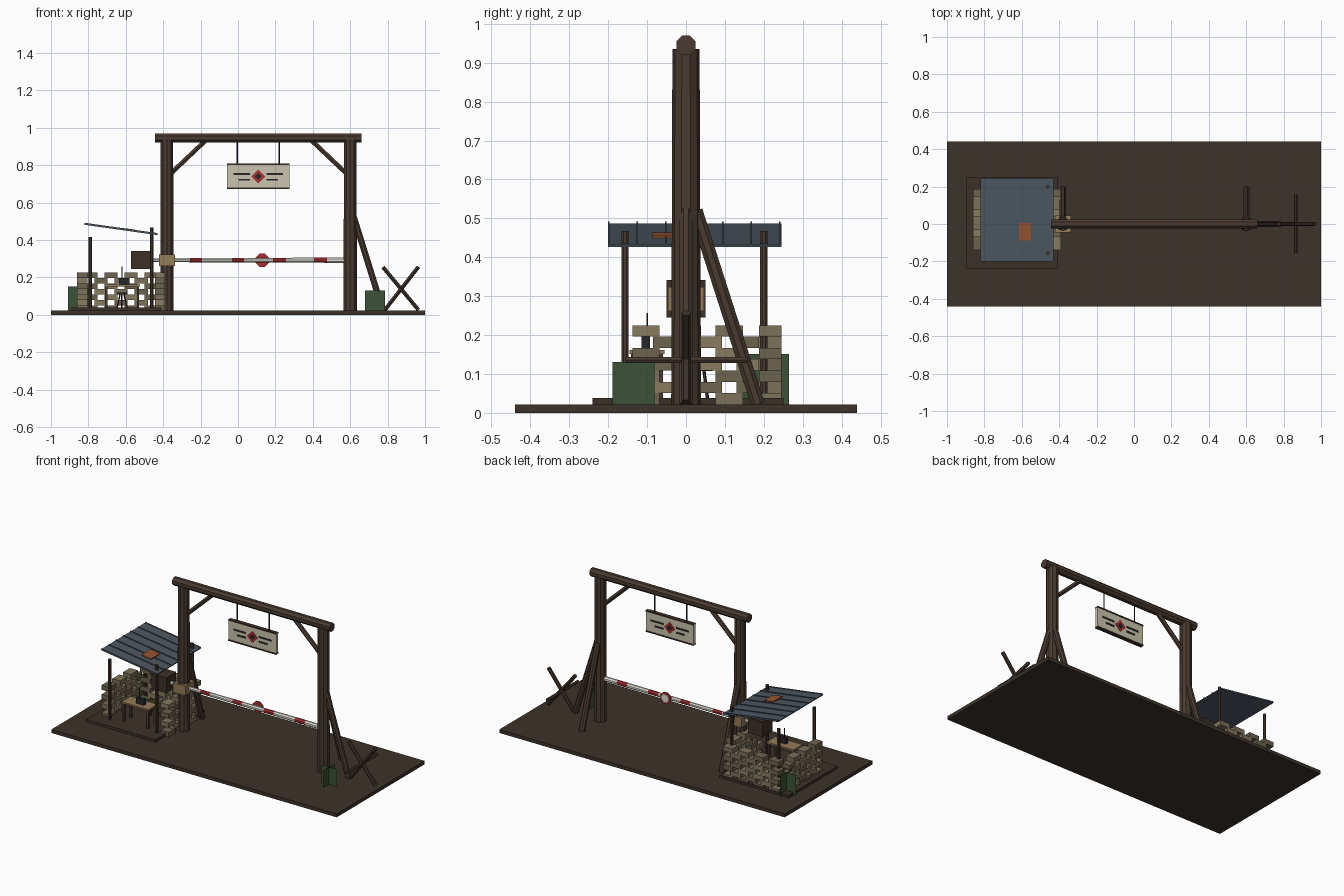
import bpy, math, random
from mathutils import Vector

if "Cube" in bpy.data.objects:
    bpy.data.objects.remove(bpy.data.objects["Cube"])

random.seed(4)


def mat(name, r, g, b):
    m = bpy.data.materials.new(name)
    m.diffuse_color = (r, g, b, 1)
    m.use_nodes = True
    m.node_tree.nodes["Principled BSDF"].inputs["Base Color"].default_value = m.diffuse_color
    return m


WOOD = mat("wood", .068, .043, .031)
DARK = mat("dark_wood", .045, .03, .022)
EARTH = mat("earth", .045, .033, .023)
STONES = [mat("stone_a", .2, .165, .1), mat("stone_b", .15, .125, .078), mat("stone_c", .25, .2, .12)]
TAN = mat("tan", .3, .2, .1)
ROOF = mat("sheet_metal", .075, .095, .12)
RUST = mat("rust", .3, .09, .03)
GREEN = mat("grass", .045, .085, .038)
CREAM = mat("cream", .6, .56, .42)
WHITE = mat("white", .75, .73, .67)
RED = mat("red", .4, .03, .035)
BLACK = mat("black", .02, .02, .022)


def mesh(name, verts, faces, m):
    me = bpy.data.meshes.new(name)
    me.from_pydata(verts, [], faces)
    me.materials.append(m)
    o = bpy.data.objects.new(name, me)
    bpy.context.collection.objects.link(o)
    return o


def box(name, x0, x1, y0, y1, z0, z1, m):
    v = [(x, y, z) for x in (x0, x1) for y in (y0, y1) for z in (z0, z1)]
    f = [(0, 1, 3, 2), (4, 6, 7, 5), (0, 4, 5, 1), (2, 3, 7, 6), (0, 2, 6, 4), (1, 5, 7, 3)]
    return mesh(name, v, f, m)


def rod(name, a, b, r, m, n=8, r2=None):
    """Faceted log from point a to point b."""
    a, b = Vector(a), Vector(b)
    d = (b - a).normalized()
    u = d.cross(Vector((0, 1, 0) if abs(d.y) < .9 else (1, 0, 0))).normalized()
    w = d.cross(u)
    v = []
    for c, rad in ((a, r), (b, r if r2 is None else r2)):
        for i in range(n):
            t = 2 * math.pi * (i + .5) / n
            v.append(c + (u * math.cos(t) + w * math.sin(t)) * rad)
    f = [(i, (i + 1) % n, n + (i + 1) % n, n + i) for i in range(n)]
    f += [tuple(reversed(range(n))), tuple(range(n, 2 * n))]
    return mesh(name, v, f, m)


# Ground slab
G = .022
box("ground", -1, 1, -.44, .44, 0, G, EARTH)

# Gate frame: posts, rear struts, beam, knee braces
for side, x in (("left", -.38), ("right", .6)):
    rod(side + "_post", (x, 0, G), (x, 0, .935), .038, WOOD, 10, .035)
    rod(side + "_rear_strut", (x, .025, .52), (x, .185, G), .019, WOOD)
    s = 1 if x < 0 else -1
    rod(side + "_knee_brace", (x + s * .02, 0, .755), (x + s * .21, 0, .935), .014, WOOD, 6)
rod("right_side_strut", (.62, 0, .52), (.775, 0, G), .018, WOOD)
rod("top_beam", (-.445, 0, .945), (.66, 0, .945), .027, WOOD)

# Hanging sign with emblem on both faces
CX, CZ = .108, .74
box("sign_board", -.06, .275, -.009, .009, .672, .808, CREAM)
for z in (.672, .8):
    box("sign_trim", -.06, .275, -.012, .012, z, z + .008, DARK)
for x in (-.004, .22):
    rod("sign_hanger", (x, 0, .805), (x, 0, .935), .004, BLACK, 6)
for s in (-1, 1):
    rod("sign_diamond", (CX, s * .008, CZ), (CX, s * .013, CZ), .037, RED, 4).rotation_euler = (0, 0, 0)
    rod("sign_diamond_core", (CX, s * .012, CZ), (CX, s * .015, CZ), .018, BLACK, 4)
    for k in (-1, 1):
        for near, far, z in ((.045, .132, .752), (.045, .105, .722)):
            xs = sorted((CX + k * near, CX + k * far))
            ys = sorted((s * .008, s * .012))
            box("sign_bar", *xs, *ys, z - .005, z + .005, BLACK)
# turn the four-sided emblems onto their points
for o in bpy.data.objects:
    if o.name.startswith("sign_diamond"):
        for v in o.data.vertices:
            x, z = v.co.x - CX, v.co.z - CZ
            c = math.sqrt(.5)
            v.co.x, v.co.z = CX + (x - z) * c, CZ + (x + z) * c

# Barrier arm with red bands, pivot and counterweight
BZ = .292
cuts = [-.49, -.257, -.193, -.032, .032, .187, .257, .406, .476, .568]
for i, (a, b) in enumerate(zip(cuts, cuts[1:])):
    ra, rb = (.011 + .004 * (t + .49) for t in (a, b))
    rod("barrier_band", (a, 0, BZ), (b, 0, BZ), ra, RED if i % 2 else WHITE, 8, rb)
box("barrier_pivot", -.422, -.337, -.046, .046, .262, .323, TAN)
box("counterweight", -.572, -.468, -.05, .05, .245, .342, DARK)
rod("barrier_disc", (.13, .012, BZ), (.13, .02, BZ), .038, RED)
rod("barrier_disc_face", (.13, .019, BZ), (.13, .023, BZ), .026, WHITE)

# Shelter floor
box("shelter_floor", -.895, -.41, -.24, .25, G, .038, DARK)


# Open-laid stone walls, alternate courses shifted
def wall(name, start, end, fixed, along_x):
    for row in range(7):
        z, p = G + row * .029, start + (row % 2) * .0535
        while p < end - .02:
            q = min(p + .07, end)
            r = ((p, q) + fixed) if along_x else (fixed + (p, q))
            box(name, *r, z, z + .029, random.choice(STONES))
            p += .107


wall("left_wall_stone", -.138, .188, (-.86, -.805), False)
wall("right_wall_stone", -.138, .188, (-.445, -.39), False)
wall("back_wall_stone", -.82, -.43, (.188, .245), True)

# Shelter posts
for x, top in ((-.79, .415), (-.46, .468)):
    for y in (-.157, .2):
        rod("shelter_post", (x, y, G), (x, y, top), .01, WOOD)


# Sloping sheet roof with ribs and a rusty patch
def roof_z(x):
    return .487 - (x + .82) * .055 / .39


def slab(name, x0, x1, y0, y1, lo, hi, m):
    o = box(name, x0, x1, y0, y1, lo, hi, m)
    for v in o.data.vertices:
        v.co.z += roof_z(v.co.x)


slab("roof_sheet", -.82, -.43, -.2, .245, -.006, 0, ROOF)
for i in range(7):
    y = -.199 + i * .0733
    slab("roof_rib", -.82, -.43, y - .002, y + .002, -.004, .005, ROOF)
slab("roof_patch", -.615, -.55, -.087, .005, 0, .006, RUST)

# Table, radio and stool
box("table_top", -.715, -.525, -.145, -.055, .152, .162, TAN)
for x in (-.705, -.535):
    for y in (-.135, -.065):
        box("table_leg", x - .006, x + .006, y - .006, y + .006, .038, .152, WOOD)
box("radio", -.635, -.58, -.115, -.093, .162, .197, BLACK)
rod("radio_antenna", (-.62, -.1, .195), (-.62, -.1, .257), .002, BLACK, 5)
rod("stool_seat", (-.62, .04, .108), (-.62, .04, .12), .03, DARK)
for i in range(3):
    t = i * 2.094 + .5
    c, s = math.cos(t), math.sin(t)
    rod("stool_leg", (-.62 + c * .012, .04 + s * .012, .11), (-.62 + c * .03, .04 + s * .03, .038), .004, DARK, 5)

# Crossed-beam obstacle
rod("obstacle_beam_a", (.775, 0, .255), (.965, 0, .026), .012, DARK, 6)
rod("obstacle_beam_b", (.965, 0, .257), (.785, 0, .026), .012, DARK, 6)
rod("obstacle_crossbar", (.865, -.155, .136), (.865, .158, .136), .009, WOOD, 6)

# Grass tufts made of crossed cards
for x, y, h, top in ((.733, -.135, .054, .131), (-.845, .2, .065, .152)):
    for dx, dy in ((h, 0), (0, h)):
        mesh("grass_card", [(x - dx, y - dy, G), (x + dx, y + dy, G), (x + dx, y + dy, top), (x - dx, y - dy, top)],
             [(0, 1, 2, 3)], GREEN)
